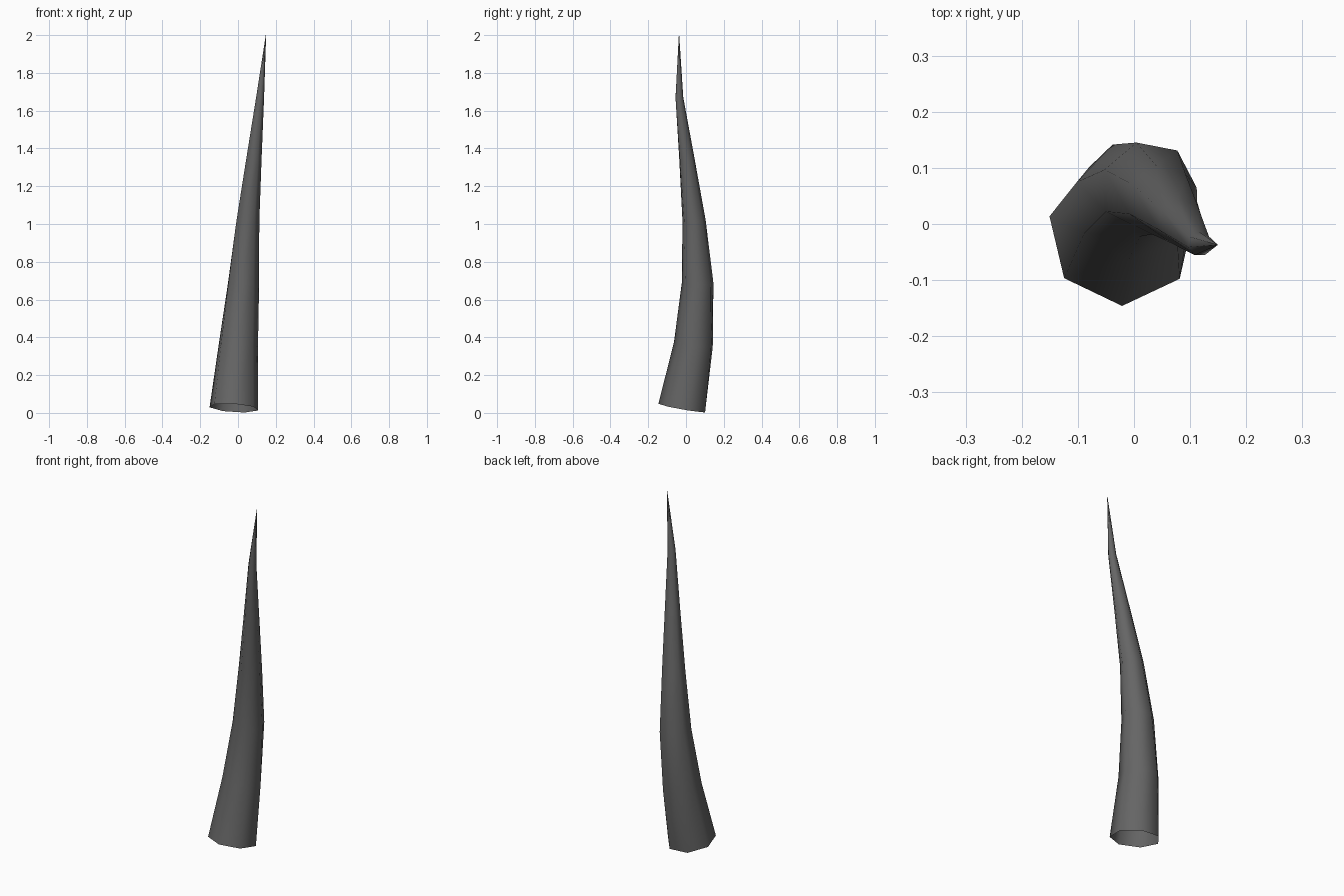
import bpy, bmesh, math
from mathutils import Vector, Matrix

if "Cube" in bpy.data.objects:
    bpy.data.objects.remove(bpy.data.objects["Cube"])

SIDES = 7
# horn spine: x, y, z, radius, twist in degrees
SPINE = [(-.022, -.016, .026, .132, 0), (0, .042, .36, .107, -5),
         (.026, .062, .685, .086, -11), (.050, .042, 1.015, .063, -16),
         (.083, .004, 1.34, .042, -20), (.117, -.036, 1.67, .0215, -25),
         (.148, -.037, 2.0, .001, -30)]

grey = bpy.data.materials.new("dark grey")
grey.diffuse_color = (.13, .13, .13, 1)
grey.use_nodes = True
grey.node_tree.nodes["Principled BSDF"].inputs["Base Color"].default_value = grey.diffuse_color

# rings square to the spine, joined into an open-bottomed tapering tube
bm = bmesh.new()
points = [Vector(p[:3]) for p in SPINE]
rings = []
for i, (x, y, z, r, twist) in enumerate(SPINE):
    tangent = points[min(i + 1, len(points) - 1)] - points[max(i - 1, 0)]
    tilt = Vector((0, 0, 1)).rotation_difference(tangent.normalized())
    ring = []
    for k in range(SIDES):
        a = math.radians(-90 + twist) + k * math.tau / SIDES
        ring.append(bm.verts.new(points[i] + tilt @ Vector((r * math.cos(a), r * math.sin(a), 0))))
    rings.append(ring)
for low, high in zip(rings, rings[1:]):
    for k in range(SIDES):
        n = (k + 1) % SIDES
        bm.faces.new((low[k], low[n], high[n], high[k])).smooth = True

mesh = bpy.data.meshes.new("horn")
bm.to_mesh(mesh)
bm.free()
mesh.materials.append(grey)
horn = bpy.data.objects.new("horn", mesh)
bpy.context.collection.objects.link(horn)
